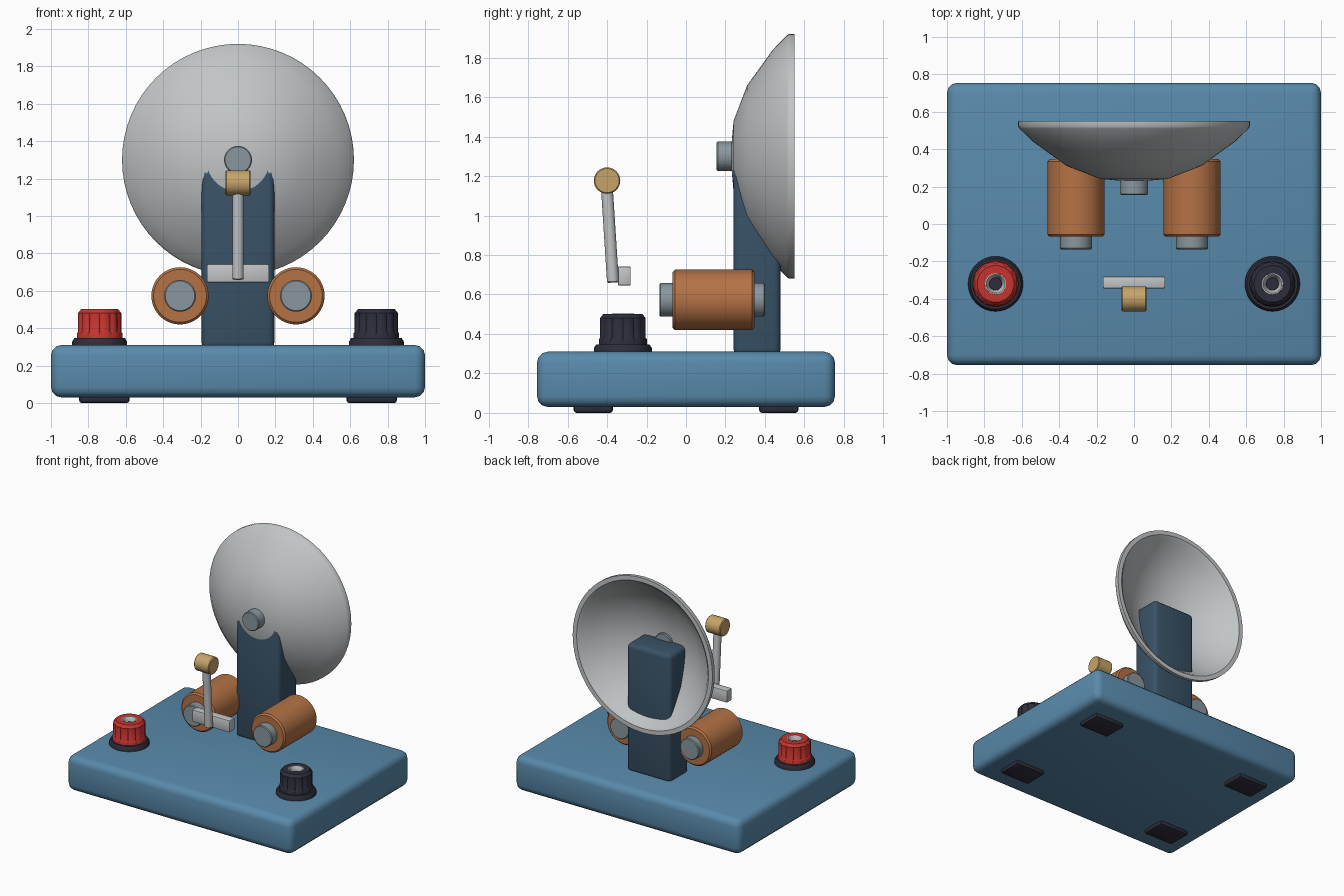
import bpy, bmesh, math
from mathutils import Matrix, Vector

if "Cube" in bpy.data.objects:
    bpy.data.objects.remove(bpy.data.objects["Cube"])


def material(name, r, g, b):
    m = bpy.data.materials.new(name)
    m.use_nodes = True
    m.diffuse_color = (r, g, b, 1)
    m.node_tree.nodes["Principled BSDF"].inputs["Base Color"].default_value = (r, g, b, 1)
    return m


BLUE = material("blue paint", 0.10, 0.255, 0.41)
NAVY = material("dark blue paint", 0.04, 0.085, 0.135)
SILVER = material("light grey metal", 0.54, 0.56, 0.57)
STEEL = material("steel", 0.25, 0.31, 0.34)
COPPER = material("copper", 0.46, 0.17, 0.06)
BRASS = material("brass", 0.57, 0.37, 0.14)
RED = material("red plastic", 0.56, 0.035, 0.028)
BLACK = material("black plastic", 0.027, 0.027, 0.045)


def finish(name, bm, mat, matrix=None, sharp=35):
    """Turn a bmesh into an object, smooth with sharp edges kept."""
    if matrix:
        bm.transform(matrix)
    bmesh.ops.recalc_face_normals(bm, faces=bm.faces)
    for f in bm.faces:
        f.smooth = True
    for e in bm.edges:
        e.smooth = e.calc_face_angle(0) < math.radians(sharp)
    mesh = bpy.data.meshes.new(name)
    bm.to_mesh(mesh)
    bm.free()
    mesh.materials.append(mat)
    obj = bpy.data.objects.new(name, mesh)
    bpy.context.collection.objects.link(obj)
    return obj


def box(name, lo, hi, mat, bevel=0.01, segments=2):
    """Rounded box between two corners."""
    bm = bmesh.new()
    bmesh.ops.create_cube(bm, size=1)
    lo, hi = Vector(lo), Vector(hi)
    bmesh.ops.scale(bm, vec=hi - lo, verts=bm.verts)
    bmesh.ops.translate(bm, vec=(lo + hi) / 2, verts=bm.verts)
    bmesh.ops.bevel(bm, geom=bm.edges[:], offset=bevel, segments=segments,
                    profile=0.5, affect='EDGES')
    return finish(name, bm, mat)


AXES = {
    "x": Matrix.Rotation(math.pi / 2, 4, 'Y'),
    "y": Matrix.Rotation(-math.pi / 2, 4, 'X'),
    "z": Matrix.Identity(4),
}


def lathe(name, profile, loc, axis, mat, sides=48, flutes=()):
    """Revolve (radius, height) points; rings listed in flutes get grooves."""
    bm = bmesh.new()
    rings = []
    for k, (r, h) in enumerate(profile):
        if r == 0:
            rings.append([bm.verts.new((0, 0, h))] * sides)
            continue
        ring = []
        for i in range(sides):
            a = 2 * math.pi * i / sides
            rr = r * 0.94 if k in flutes and i % 4 == 0 else r
            ring.append(bm.verts.new((rr * math.cos(a), rr * math.sin(a), h)))
        rings.append(ring)
    for a, b in zip(rings, rings[1:]):
        for i in range(sides):
            j = (i + 1) % sides
            corners = list(dict.fromkeys((a[i], a[j], b[j], b[i])))
            bm.faces.new(corners)
    return finish(name, bm, mat, Matrix.Translation(loc) @ AXES[axis])


def rod(name, r, start, end, loc, axis, mat, c=0.01, sides=40):
    """Cylinder with chamfered rims."""
    profile = [(0, start), (r - c, start), (r, start + c),
               (r, end - c), (r - c, end), (0, end)]
    return lathe(name, profile, loc, axis, mat, sides)


# Base and feet
box("base", (-1, -0.755, 0.03), (1, 0.755, 0.31), BLUE, 0.055, 3)
for sx, side in ((1, "left"), (-1, "right")):
    for sy, end in ((-1, "front"), (1, "back")):
        x, y = sx * 0.715, sy * 0.47
        box(f"{end}_{side}_foot", (x - 0.135, y - 0.1, 0),
            (x + 0.135, y + 0.1, 0.05), BLACK, 0.015)

# Upright post
box("post", (-0.195, 0.24, 0.29), (0.195, 0.48, 1.32), NAVY, 0.035, 3)

# Gong dish, open to the back, with its bolt
outer = [(0, 0.225), (0.18, 0.241), (0.36, 0.31), (0.54, 0.44), (0.612, 0.51), (0.62, 0.522)]
inner = [(0.62, 0.55), (0.585, 0.55), (0.565, 0.535), (0.51, 0.465),
         (0.34, 0.345), (0.17, 0.28), (0, 0.263)]
lathe("gong_dish", outer + inner, (0, 0, 1.3), "y", SILVER, 64)
rod("gong_bolt", 0.075, 0.155, 0.29, (0, 0, 1.3), "y", STEEL, 0.006, 24)

# Electromagnet coils and terminals
for sx, side, colour in ((1, "left", BLACK), (-1, "right", RED)):
    centre = (sx * 0.31, 0, 0.573)
    rod(f"{side}_coil", 0.153, -0.068, 0.347, centre, "y", COPPER, 0.012, 48)
    rod(f"{side}_coil_core", 0.085, -0.135, 0.4, centre, "y", STEEL, 0.006)

    spot = (sx * 0.74, -0.32, 0)
    lathe(f"{side}_terminal_flange",
          [(0, 0.3), (0.147, 0.3), (0.147, 0.328), (0.135, 0.347), (0, 0.347)],
          spot, "z", BLACK)
    # Fluted cap with a socket sunk into the top
    cap = [(0, 0.34), (0.122, 0.34), (0.122, 0.372), (0.117, 0.38), (0.117, 0.48),
           (0.098, 0.502), (0.056, 0.502), (0.056, 0.46), (0, 0.46)]
    lathe(f"{side}_terminal_cap", cap, spot, "z", colour, flutes=(3, 4))
    sleeve = [(0.056, 0.45), (0.056, 0.503), (0.05, 0.503), (0.034, 0.47), (0.034, 0.45)]
    lathe(f"{side}_terminal_sleeve", sleeve, spot, "z", SILVER, 32)
    rod(f"{side}_terminal_socket", 0.035, 0.45, 0.468, spot, "z", BLACK, 0.002, 32)

# Striker: cross bar, leaning arm and hammer head
box("striker_bar", (-0.167, -0.345, 0.645), (0.167, -0.28, 0.742), SILVER, 0.008)
foot, top = Vector((0, -0.37, 0.66)), Vector((0, -0.402, 1.16))
arm = rod("striker_arm", 0.03, 0, (top - foot).length, (0, 0, 0), "z", SILVER, 0.006, 20)
arm.location = foot
arm.rotation_euler = (top - foot).to_track_quat('Z', 'Y').to_euler()
rod("hammer_head", 0.067, -0.067, 0.067, (0, -0.4, 1.177), "x", BRASS, 0.006, 32)
